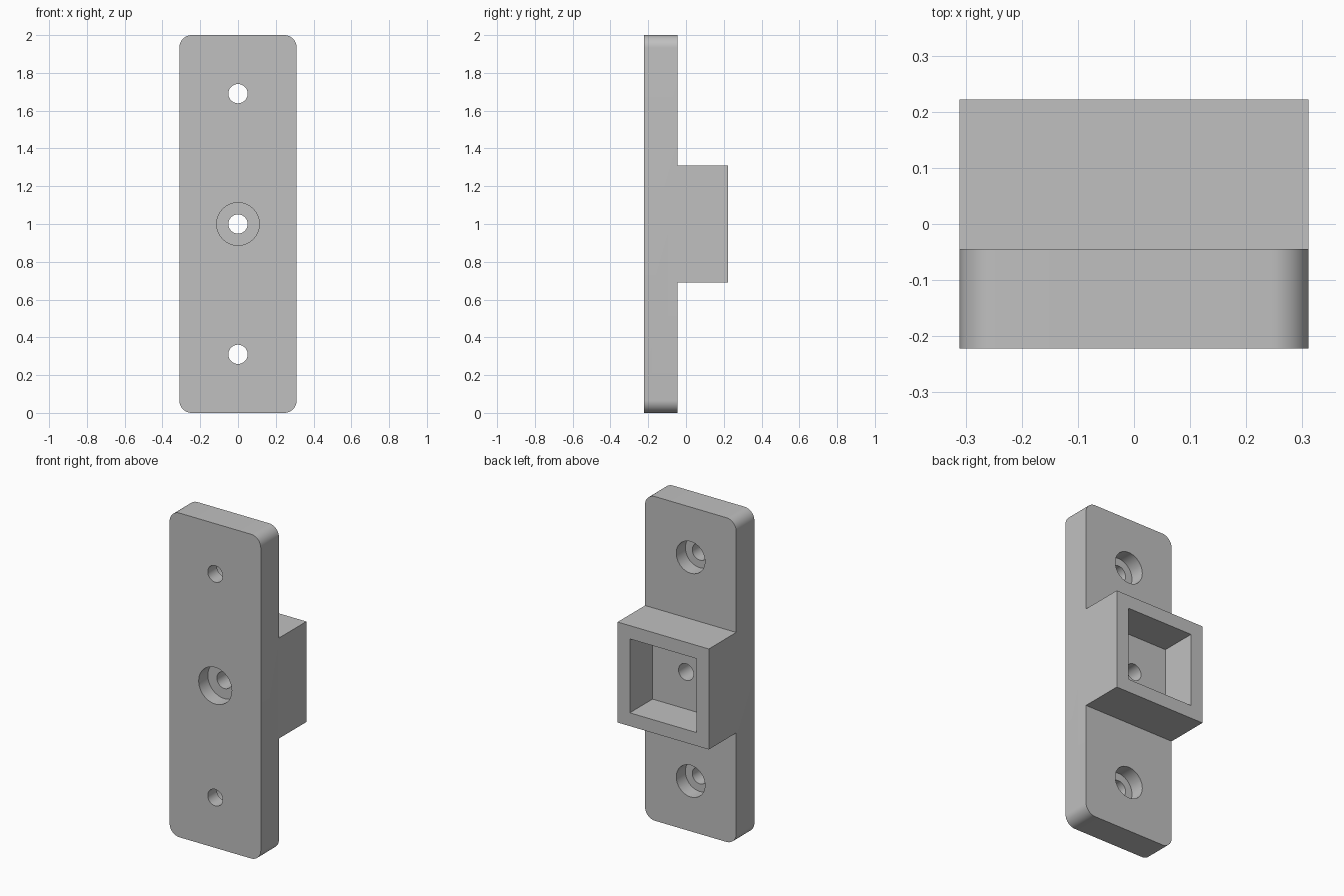
import bpy, bmesh, math
from mathutils import Matrix, Vector

cube = bpy.data.objects.get("Cube")
if cube:
    bpy.data.objects.remove(cube, do_unlink=True)

# Main dimensions
HALF_W, HALF_D, HEIGHT = 0.311, 0.222, 2.0
PLATE_BACK = -0.045
BOSS_LOW, BOSS_HIGH = 0.69, 1.31
HOLE_R, CORNER_R, POCKET = 0.051, 0.067, 0.456
BORE_DEPTH = 0.089

grey = bpy.data.materials.new("plain grey")
grey.use_nodes = True
colour = (0.527, 0.527, 0.527, 1)
grey.diffuse_color = colour
grey.node_tree.nodes["Principled BSDF"].inputs["Base Color"].default_value = colour


def make_object(name, bm):
    bmesh.ops.recalc_face_normals(bm, faces=bm.faces)
    mesh = bpy.data.meshes.new(name)
    bm.to_mesh(mesh)
    bm.free()
    mesh.materials.append(grey)
    obj = bpy.data.objects.new(name, mesh)
    bpy.context.collection.objects.link(obj)
    return obj


def activate(obj):
    bpy.ops.object.select_all(action="DESELECT")
    obj.select_set(True)
    bpy.context.view_layer.objects.active = obj


def cut(target, cutter):
    cutter.hide_render = True
    activate(target)
    mod = target.modifiers.new("cut", "BOOLEAN")
    mod.operation, mod.solver, mod.object = "DIFFERENCE", "EXACT", cutter
    bpy.ops.object.modifier_apply(modifier=mod.name)
    bpy.data.objects.remove(cutter, do_unlink=True)


def cylinder(name, radius, y0, y1, z):
    bm = bmesh.new()
    place = Matrix.Translation((0, (y0 + y1) / 2, z)) @ Matrix.Rotation(math.pi / 2, 4, "X")
    bmesh.ops.create_cone(bm, cap_ends=True, segments=48, radius1=radius,
                          radius2=radius, depth=y1 - y0, matrix=place)
    return make_object(name, bm)


def box(name, size, centre):
    bm = bmesh.new()
    bmesh.ops.create_cube(bm, size=1, matrix=Matrix.Translation(centre) @ Matrix.Diagonal((*size, 1)))
    return make_object(name, bm)


# Plate and raised block, from one stepped side profile
profile = [(-HALF_D, 0), (PLATE_BACK, 0), (PLATE_BACK, BOSS_LOW), (HALF_D, BOSS_LOW),
           (HALF_D, BOSS_HIGH), (PLATE_BACK, BOSS_HIGH), (PLATE_BACK, HEIGHT), (-HALF_D, HEIGHT)]
bm = bmesh.new()
side = bm.faces.new([bm.verts.new((-HALF_W, y, z)) for y, z in profile])
extruded = bmesh.ops.extrude_face_region(bm, geom=[side])["geom"]
bmesh.ops.translate(bm, vec=Vector((2 * HALF_W, 0, 0)),
                    verts=[g for g in extruded if isinstance(g, bmesh.types.BMVert)])

# Rounded plate corners
corners = []
for edge in bm.edges:
    a, b = (v.co for v in edge.verts)
    if abs(a.y - b.y) > 0.01 and abs(a.z - b.z) < 0.01 and not 0.1 < a.z < HEIGHT - 0.1:
        corners.append(edge)
bmesh.ops.bevel(bm, geom=corners, offset=CORNER_R, segments=12, profile=0.5, affect="EDGES")
bracket = make_object("mounting_bracket", bm)

# Square pocket in the back of the block
cut(bracket, box("pocket_cutter", (POCKET, 0.4, POCKET), (0, 0.2, 1)))

# Through holes, with a wide recess on the back of the outer two
for z in (0.31, 1.69):
    cut(bracket, cylinder("hole_cutter", HOLE_R, -0.4, 0.4, z))
    cut(bracket, cylinder("recess_cutter", 0.098, PLATE_BACK - BORE_DEPTH, 0.4, z))

# Centre hole, with its recess on the front
cut(bracket, cylinder("hole_cutter", HOLE_R, -0.4, 0.4, 1))
cut(bracket, cylinder("recess_cutter", 0.113, -0.4, -HALF_D + BORE_DEPTH, 1))

activate(bracket)
bpy.ops.object.shade_smooth_by_angle(angle=math.radians(30))
